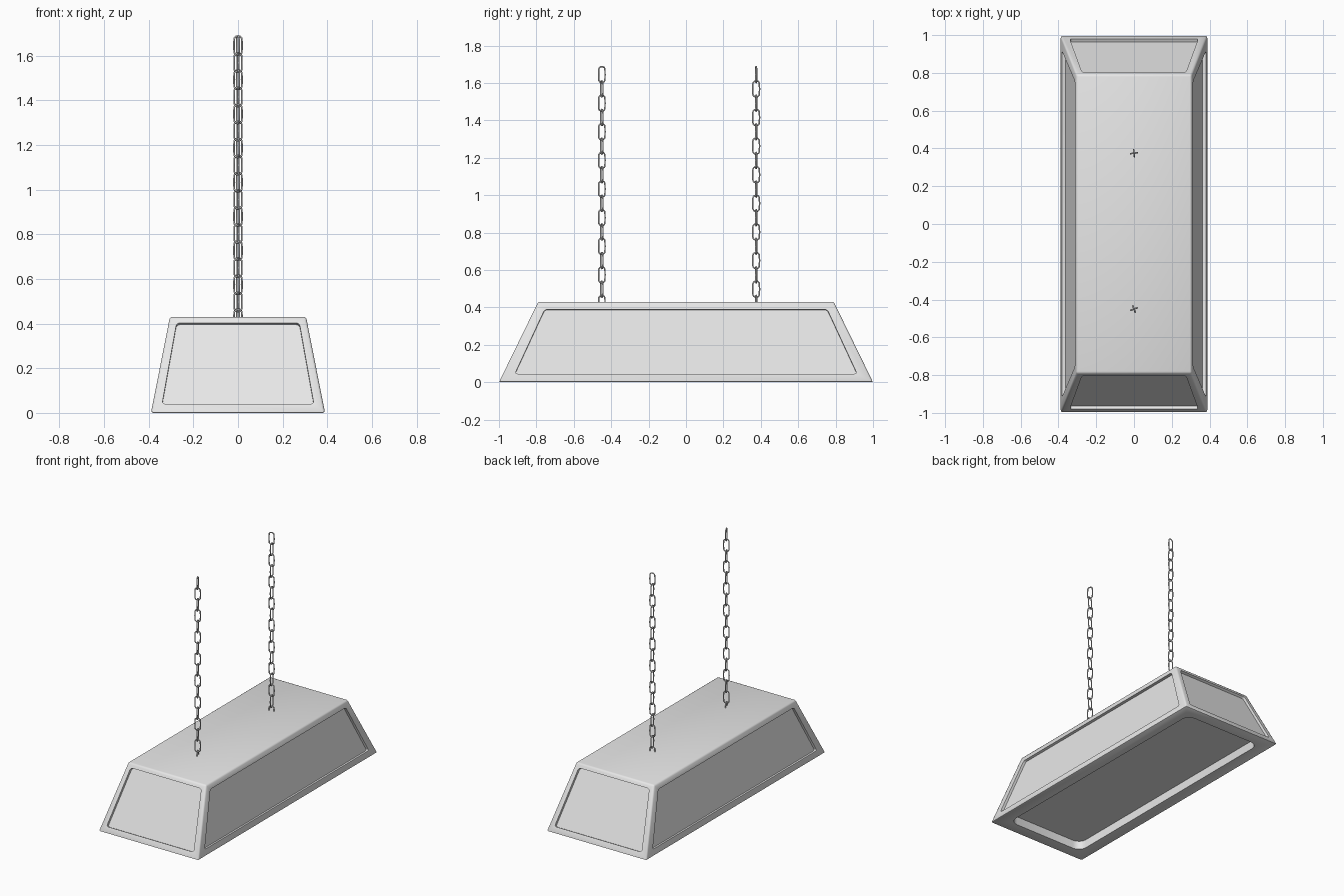
import bpy, bmesh, math
from mathutils import Vector

if "Cube" in bpy.data.objects:
    bpy.data.objects.remove(bpy.data.objects["Cube"], do_unlink=True)

HEIGHT = 0.43
BASE = Vector((0.39, 1.0))
TOP = Vector((0.305, 0.79))


def material(name, rgb):
    mat = bpy.data.materials.new(name)
    mat.use_nodes = True
    mat.diffuse_color = (*rgb, 1)
    mat.node_tree.nodes["Principled BSDF"].inputs["Base Color"].default_value = (*rgb, 1)
    return mat


grey = material("light grey metal", (0.8, 0.8, 0.8))


def add_object(name, bm):
    bmesh.ops.recalc_face_normals(bm, faces=bm.faces)
    mesh = bpy.data.meshes.new(name)
    bm.to_mesh(mesh)
    bm.free()
    mesh.materials.append(grey)
    obj = bpy.data.objects.new(name, mesh)
    bpy.context.collection.objects.link(obj)
    return obj


def smooth(obj, angle):
    bpy.ops.object.select_all(action="DESELECT")
    obj.select_set(True)
    bpy.context.view_layer.objects.active = obj
    bpy.ops.object.shade_smooth_by_angle(angle=math.radians(angle))


def half_size(z):
    return BASE.lerp(TOP, z / HEIGHT)


# Tapered shade body with softened edges
bm = bmesh.new()
bmesh.ops.create_cube(bm, size=2)
for v in bm.verts:
    z = HEIGHT if v.co.z > 0 else 0
    size = half_size(z)
    v.co = (v.co.x * size.x, v.co.y * size.y, z)
bmesh.ops.bevel(bm, geom=bm.edges[:], offset=0.01, segments=2, profile=0.5, affect="EDGES")
body = add_object("lamp_shade", bm)


def recess(corners, depth, radius):
    """Cut a round-cornered pocket into the body; corners lie on its surface."""
    bm = bmesh.new()
    face = bm.faces.new([bm.verts.new(c) for c in corners])
    face.normal_update()
    normal = face.normal.copy()
    bmesh.ops.bevel(bm, geom=bm.verts[:], offset=radius, segments=4, profile=0.5, affect="VERTICES")
    bmesh.ops.translate(bm, verts=bm.verts, vec=normal * 0.05)
    ext = bmesh.ops.extrude_face_region(bm, geom=bm.faces[:], use_keep_orig=True)
    moved = [g for g in ext["geom"] if isinstance(g, bmesh.types.BMVert)]
    bmesh.ops.translate(bm, verts=moved, vec=-normal * (0.05 + depth))
    cutter = add_object("recess_cutter", bm)
    cutter.hide_render = True
    mod = body.modifiers.new("recess", "BOOLEAN")
    mod.operation = "DIFFERENCE"
    mod.solver = "EXACT"
    mod.object = cutter
    bpy.ops.object.select_all(action="DESELECT")
    bpy.context.view_layer.objects.active = body
    body.select_set(True)
    bpy.ops.object.modifier_apply(modifier=mod.name)
    bpy.data.objects.remove(cutter, do_unlink=True)


# Recessed panels on the ends and long sides
for s in (-1, 1):
    lo, hi = 0.04, 0.403
    end = [(-0.34, lo), (0.34, lo), (0.275, hi), (-0.275, hi)]
    recess([Vector((-s * x, s * half_size(z).y, z)) for x, z in end], 0.018, 0.015)
    lo, hi = 0.045, 0.39
    side = [(-0.915, lo), (0.915, lo), (0.755, hi), (-0.755, hi)]
    recess([Vector((s * half_size(z).x, s * y, z)) for y, z in side], 0.018, 0.015)

# Deeper opening underneath
recess([Vector((x, y, 0)) for x, y in ((-0.3, -0.91), (-0.3, 0.91), (0.3, 0.91), (0.3, -0.91))], 0.06, 0.06)
smooth(body, 40)


# Oval chain link, made by stretching a ring
def chain_link(name, location, turn):
    bpy.ops.mesh.primitive_torus_add(
        major_segments=16, minor_segments=8, major_radius=0.0185, minor_radius=0.004)
    link = bpy.context.object
    link.name = name
    for v in link.data.vertices:
        x, y, z = v.co
        stretch = 0.0245 if y > 0.001 else -0.0245 if y < -0.001 else 0
        v.co = (x, -z, y + stretch)
    link.location = location
    link.rotation_euler.z = math.radians(turn)
    link.data.materials.append(grey)
    smooth(link, 60)


# Two hanging chains with links at alternating right angles
for name, y, turn in (("front_chain", -0.45, 110), ("back_chain", 0.375, 8)):
    for i in range(17):
        chain_link(f"{name}_link_{i + 1}", (0, y, 1.645 - i * 0.0765), turn + 90 * (i % 2))
